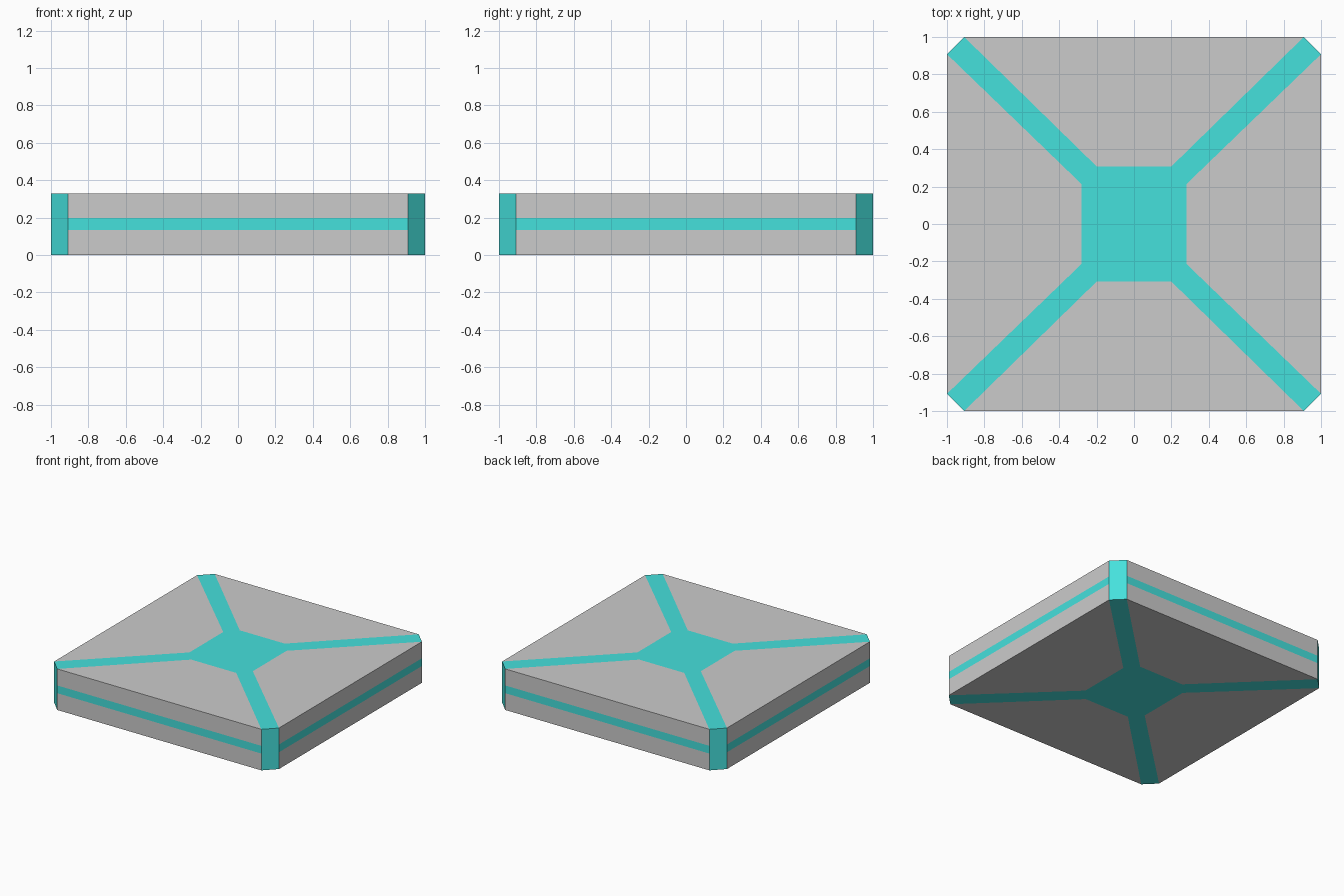
import bpy, bmesh

if "Cube" in bpy.data.objects:
    bpy.data.objects.remove(bpy.data.objects["Cube"])

LEVELS = [0.0, 0.135, 0.197, 0.33]      # bottom, band start, band end, top
GREY, TEAL = 0, 1

teal = bpy.data.materials.new("teal")
teal.diffuse_color = (0.06, 0.75, 0.72, 1)
teal.use_nodes = True
teal.node_tree.nodes["Principled BSDF"].inputs["Base Color"].default_value = teal.diffuse_color


def octagon(x, y, cx, cy):
    """Rectangle x by y with cut corners, counter-clockwise from the front edge."""
    return [(-cx, -y), (cx, -y), (x, -cy), (x, cy),
            (cx, y), (-cx, y), (-x, cy), (-x, -cy)]


outer = octagon(1, 1, 0.908, 0.908)
inner = octagon(0.282, 0.308, 0.2, 0.215)

bm = bmesh.new()


def ring(points, z):
    return [bm.verts.new((x, y, z)) for x, y in points]


def face(verts, slot):
    bm.faces.new(verts).material_index = slot


# Side walls: grey panels with a teal band, teal cut corners
rings = [ring(outer, z) for z in LEVELS]
for level in range(3):
    lo, hi = rings[level], rings[level + 1]
    for i in range(8):
        j = (i + 1) % 8
        face([lo[i], lo[j], hi[j], hi[i]], TEAL if i % 2 or level == 1 else GREY)

# Top and bottom: teal centre plate, teal diagonal straps, grey panels
for edge in (rings[-1], rings[0]):
    centre = ring(inner, edge[0].co.z)
    face(centre, TEAL)
    for i in range(8):
        j = (i + 1) % 8
        face([edge[i], edge[j], centre[j], centre[i]], TEAL if i % 2 else GREY)

bmesh.ops.recalc_face_normals(bm, faces=bm.faces)
mesh = bpy.data.meshes.new("strapped_slab")
bm.to_mesh(mesh)
bm.free()
mesh.materials.append(None)             # plain grey
mesh.materials.append(teal)
slab = bpy.data.objects.new("strapped_slab", mesh)
bpy.context.collection.objects.link(slab)
